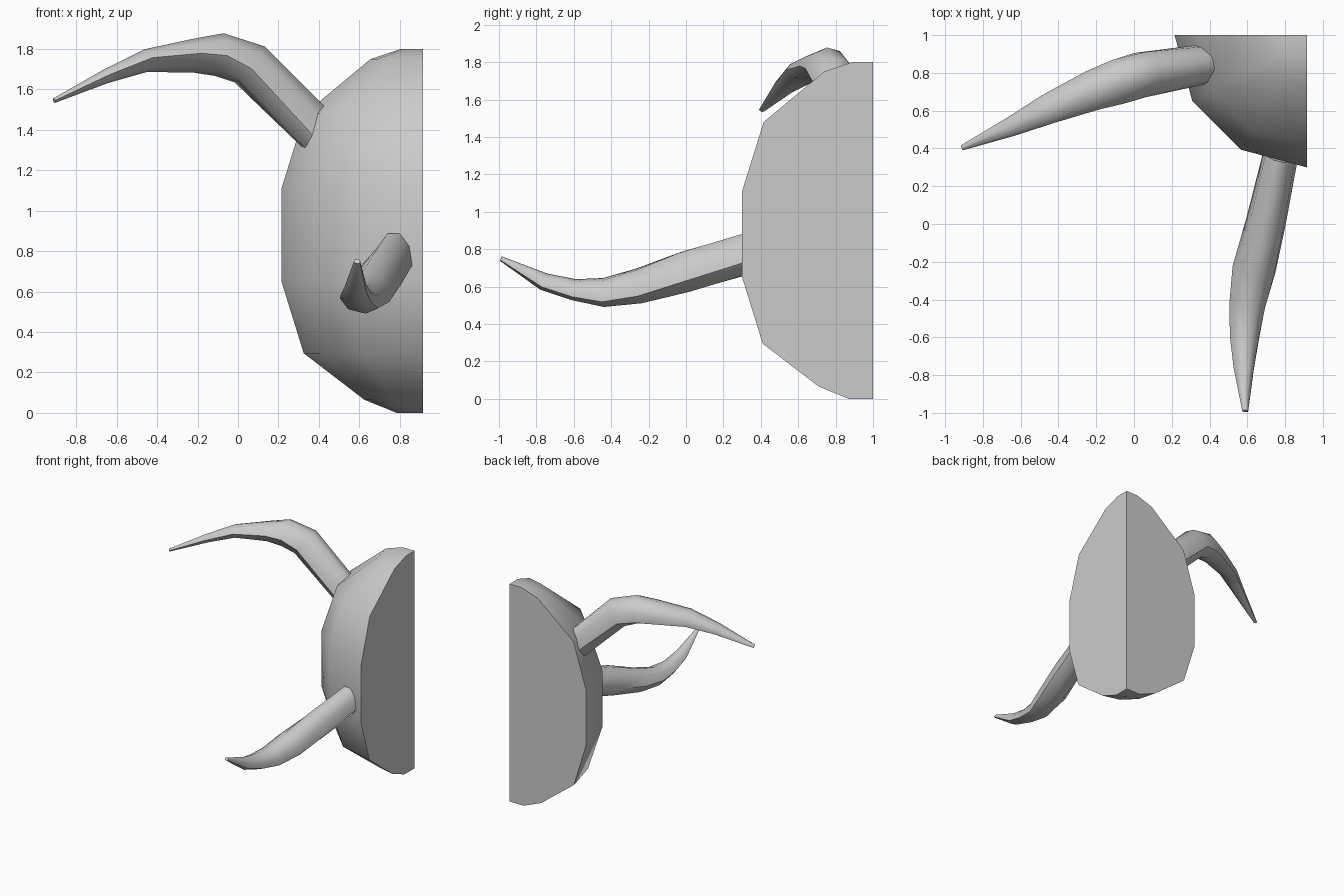
import bpy, bmesh, math
from mathutils import Vector

if "Cube" in bpy.data.objects:
    bpy.data.objects.remove(bpy.data.objects["Cube"])


def finish(bm, name, angle):
    bmesh.ops.recalc_face_normals(bm, faces=bm.faces[:])
    mesh = bpy.data.meshes.new(name)
    bm.to_mesh(mesh)
    bm.free()
    ob = bpy.data.objects.new(name, mesh)
    bpy.context.collection.objects.link(ob)
    bpy.ops.object.select_all(action='DESELECT')
    ob.select_set(True)
    bpy.context.view_layer.objects.active = ob
    bpy.ops.object.shade_smooth_by_angle(angle=math.radians(angle))
    return ob


def quarter_shell(name, cx, cy, profile, steps=3):
    """Solid quarter of a 12-sided lathe, with flat cut faces."""
    bm = bmesh.new()
    rows = []
    for r, z in profile:
        row = []
        for i in range(steps + 1):
            a = math.pi + i * math.pi / 2 / steps
            row.append(bm.verts.new((cx + r * math.cos(a), cy + r * math.sin(a), z)))
        rows.append(row)
    for lo, hi in zip(rows, rows[1:]):
        for i in range(steps):
            bm.faces.new((lo[i], lo[i + 1], hi[i + 1], hi[i]))
    bottom = bm.verts.new((cx, cy, profile[0][1]))
    top = bm.verts.new((cx, cy, profile[-1][1]))
    bm.faces.new([bottom] + rows[0])
    bm.faces.new([top] + rows[-1])
    for k in (0, steps):
        bm.faces.new([bottom] + [r[k] for r in rows] + [top])
    return finish(bm, name, 40)


def horn(name, stations, sides=8):
    """Tapered tube: each station is centre, half width, half height, roll."""
    bm = bmesh.new()
    pts = [Vector(s[0]) for s in stations]
    rings = []
    for k, (c, w, h, roll) in enumerate(stations):
        t = (pts[min(k + 1, len(pts) - 1)] - pts[max(k - 1, 0)]).normalized()
        side = t.cross(Vector((0, 0, 1))).normalized()
        up = side.cross(t)
        a = math.radians(roll)
        s2 = side * math.cos(a) + up * math.sin(a)
        u2 = up * math.cos(a) - side * math.sin(a)
        ring = []
        for i in range(sides):
            q = 2 * math.pi * (i + 0.5) / sides
            x, y = math.cos(q) * 1.06, math.sin(q) * 1.06
            x *= 1 - 0.2 * y          # flatter, wider underside
            ring.append(bm.verts.new(pts[k] + s2 * x * w + u2 * y * h))
        rings.append(ring)
    for lo, hi in zip(rings, rings[1:]):
        for i in range(sides):
            j = (i + 1) % sides
            bm.faces.new((lo[i], lo[j], hi[j], hi[i]))
    bm.faces.new(rings[0])
    bm.faces.new(rings[-1])
    return finish(bm, name, 50)


# Body: quarter of a faceted egg
quarter_shell("body", 0.915, 1.0, [
    (0.13, 0), (0.29, 0.065), (0.59, 0.295), (0.70, 0.65),
    (0.70, 1.11), (0.585, 1.48), (0.26, 1.75), (0.11, 1.80)])

# Upper horn, sweeping to the left
horn("upper_horn", [
    ((0.40, 0.85, 1.39), 0.10, 0.11, 0),
    ((0.06, 0.80, 1.725), 0.115, 0.11, -8),
    ((-0.09, 0.76, 1.775), 0.115, 0.10, -15),
    ((-0.22, 0.715, 1.77), 0.105, 0.075, -20),
    ((-0.455, 0.615, 1.745), 0.08, 0.05, -22),
    ((-0.65, 0.52, 1.668), 0.052, 0.032, -22),
    ((-0.91, 0.405, 1.545), 0.014, 0.011, -22)])

# Lower horn, sweeping to the front
horn("lower_horn", [
    ((0.775, 0.36, 0.785), 0.088, 0.11, 0),
    ((0.70, 0.0, 0.68), 0.10, 0.11, 5),
    ((0.64, -0.25, 0.605), 0.11, 0.09, 11),
    ((0.605, -0.44, 0.57), 0.092, 0.072, 14),
    ((0.59, -0.60, 0.585), 0.075, 0.052, 14),
    ((0.585, -0.76, 0.627), 0.052, 0.044, 14),
    ((0.59, -0.99, 0.75), 0.015, 0.012, 14)])
